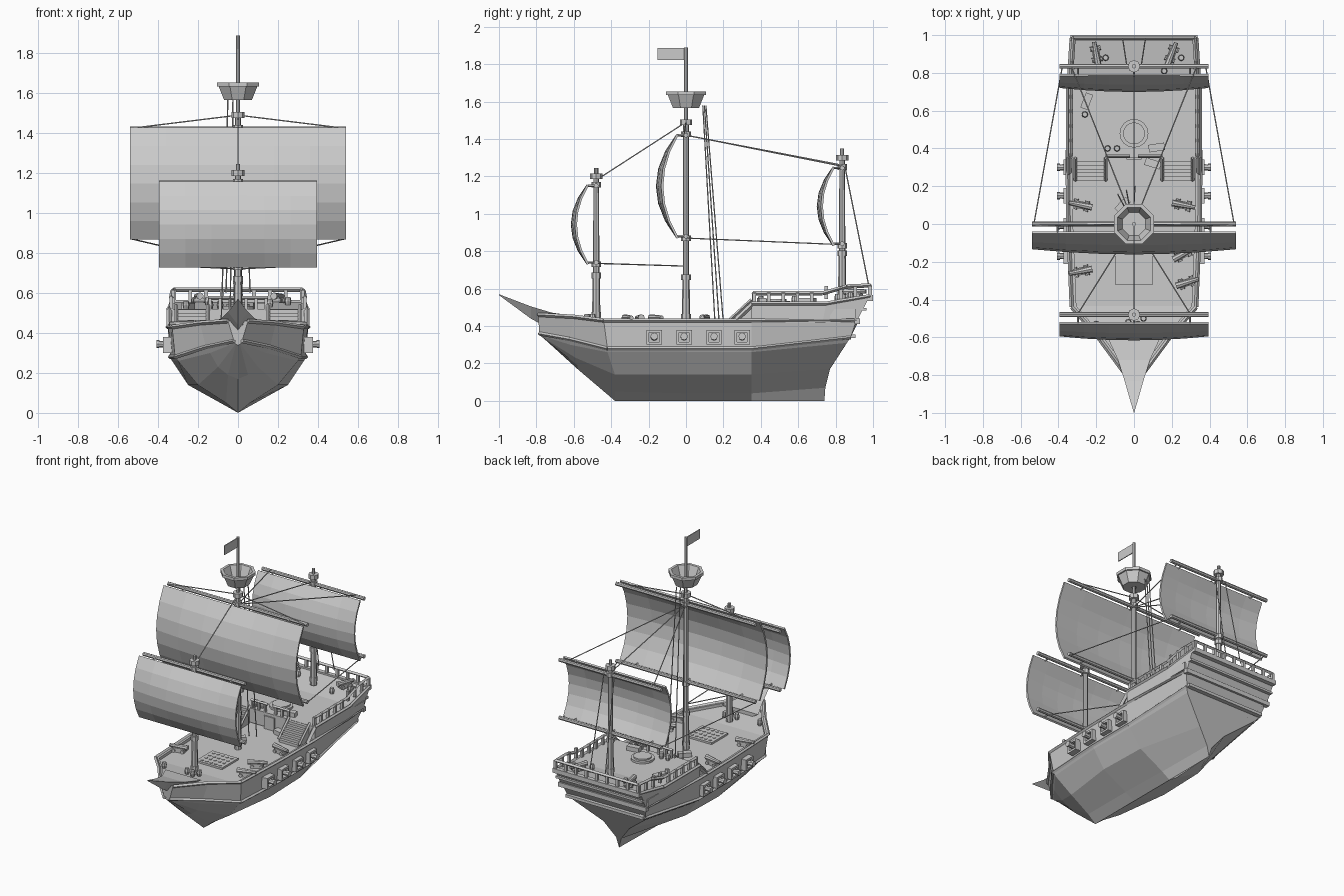
import bpy, bmesh, math
from mathutils import Vector, Matrix

cube = bpy.data.objects.get("Cube")
if cube:
    bpy.data.objects.remove(cube)

grey = bpy.data.materials.new("plain grey")
grey.use_nodes = True
grey.diffuse_color = (0.6, 0.6, 0.6, 1)
bsdf = next(n for n in grey.node_tree.nodes if n.type == "BSDF_PRINCIPLED")
bsdf.inputs["Base Color"].default_value = grey.diffuse_color
SIDES = (-1, 1)


def finish(bm, name):
    bmesh.ops.recalc_face_normals(bm, faces=bm.faces)
    mesh = bpy.data.meshes.new(name)
    bm.to_mesh(mesh)
    bm.free()
    mesh.materials.append(grey)
    obj = bpy.data.objects.new(name, mesh)
    bpy.context.collection.objects.link(obj)
    return obj


def box(bm, centre, size, turn=0):
    m = Matrix.Translation(centre) @ Matrix.Rotation(turn, 4, "Z") @ Matrix.Diagonal((*size, 1))
    bmesh.ops.create_cube(bm, size=1, matrix=m)


def rod(bm, a, b, r, r2=None, sides=8):
    a, b = Vector(a), Vector(b)
    d = b - a
    m = Matrix.Translation((a + b) / 2) @ d.to_track_quat("Z", "Y").to_matrix().to_4x4()
    bmesh.ops.create_cone(bm, cap_ends=True, segments=sides, radius1=r,
                          radius2=r if r2 is None else r2, depth=d.length, matrix=m)


def loft(name, sections):
    # each section is a half outline; it is mirrored into a closed loop
    bm = bmesh.new()
    loops = []
    for half in sections:
        pts = list(half) + [(-x, y, z) for x, y, z in reversed(half) if x > 0]
        loops.append([bm.verts.new(p) for p in pts])
    n = len(loops[0])
    for a, b in zip(loops, loops[1:]):
        for i in range(n):
            j = (i + 1) % n
            bm.faces.new((a[i], a[j], b[j], b[i]))
    for end in (loops[0], loops[-1]):
        bm.faces.new(end)
    bmesh.ops.remove_doubles(bm, verts=bm.verts, dist=0.0005)
    return finish(bm, name)


# Hull: lengthwise lines (half width, y, z) from stem to transom
keel = [(0, -.76, .34), (0, -.58, .17), (0, -.38, 0), (0, 0, 0), (0, .35, 0), (0, .74, 0)]
garboard = [(.01, -.77, .342), (.05, -.58, .19), (.06, -.38, .05), (.07, 0, .04), (.06, .35, .04), (.02, .745, .07)]
bilge = [(.012, -.775, .345), (.1, -.59, .23), (.2, -.38, .14), (.25, 0, .14), (.24, .35, .14), (.1, .77, .17)]
chine = [(.015, -.78, .35), (.14, -.62, .3), (.3, -.42, .26), (.33, 0, .26), (.33, .35, .26), (.28, .86, .31)]
wale = [(.02, -.785, .36), (.16, -.62, .33), (.315, -.42, .28), (.34, 0, .28), (.34, .35, .28), (.3, .88, .34)]
gunwale = [(.05, -.79, .46), (.19, -.6, .45), (.33, -.44, .43), (.348, 0, .43), (.352, .35, .43), (.33, .91, .43)]
inner = [(max(x - .025, .02), y + .005, z) for x, y, z in gunwale]
deck = [(x, y, z - .02) for x, y, z in inner]
loft("hull", list(zip(keel, garboard, bilge, chine, wale, gunwale, inner, deck)))

# Raised aft deck
loft("aft_deck", [[(w0, y0, z0), (w1, y1, z1)] for w0, y0, z0, w1, y1, z1 in (
    (.352, .35, .42, .352, .35, .52), (.345, .73, .42, .348, .75, .52),
    (.33, .91, .42, .335, .98, .555))])

# Pointed prow
loft("prow", [[(0, y, low), (w, y, top)] for y, w, top, low in (
    (-.6, .14, .455, .38), (-.72, .085, .472, .38), (-.83, .05, .505, .44), (-1, .001, .57, .565))])

# Mouldings along the sides, ramps to the aft deck, stern bands
bm = bmesh.new()
for s in SIDES:
    for line in (wale, gunwale):
        for a, b in zip(line, line[1:]):
            rod(bm, (s * a[0], a[1], a[2]), (s * b[0], b[1], b[2]), .011, sides=4)
    rod(bm, (s * .35, .35, .52), (s * .35, .75, .52), .011, sides=4)
    rod(bm, (s * .345, .75, .52), (s * .33, .985, .56), .011, sides=4)
    rod(bm, (s * .345, .27, .435), (s * .345, .36, .52), .014, sides=4)
    box(bm, (s * .338, .84, .465), (.012, .14, .05))
for y, z, w, t in ((.985, .55, .67, .03), (.95, .49, .67, .015), (.915, .425, .68, .03), (.89, .345, .6, .02)):
    box(bm, (0, y, z), (w, .03, t))
finish(bm, "mouldings")

# Railings round the aft deck
bm = bmesh.new()
for s in SIDES:
    path = [(s * .335, .36, .575), (s * .335, .73, .575), (s * .328, .86, .612), (s * .32, .985, .617)]
    for a, b in zip(path, path[1:]):
        rod(bm, a, b, .011, sides=4)
    for i in range(9):
        y = .365 + i * .077
        z = .545 if y < .75 else .58
        box(bm, (s * (.335 if y < .75 else .325), y, z), (.018, .018, .07))
    rod(bm, (s * .15, .36, .575), (s * .02, .36, .575), .009, sides=4)
    for x in (.04, .09, .14):
        box(bm, (s * x, .36, .545), (.014, .014, .06))
rod(bm, (-.32, .985, .617), (.32, .985, .617), .011, sides=4)
for i in range(9):
    box(bm, (-.32 + i * .08, .985, .585), (.018, .018, .06))
finish(bm, "railings")

# Stairs and cabin door
bm = bmesh.new()
for s in SIDES:
    for i in range(6):
        h = .018 * (i + 1)
        box(bm, (s * .23, .24 + i * .02, .41 + h / 2), (.15, .021, h))
    for x in (.15, .31):
        rod(bm, (s * x, .23, .43), (s * x, .35, .54), .009, sides=4)
box(bm, (0, .348, .455), (.08, .012, .09))
finish(bm, "stairs_and_door")

# Gun ports with muzzles
bm = bmesh.new()
for s in SIDES:
    for y in (-.17, -.01, .15, .3):
        for k in SIDES:
            box(bm, (s * .352, y + k * .034, .34), (.045, .014, .075))
            box(bm, (s * .352, y, .34 + k * .032), (.045, .08, .014))
        rod(bm, (s * .32, y, .34), (s * .4, y, .345), .02, .015)
        rod(bm, (s * .393, y, .345), (s * .408, y, .345), .02)
finish(bm, "gun_ports")

# Deck cannons on carriages
bm = bmesh.new()
for x, y, z, turn in ((-.28, .1, .41, .2), (.26, .1, .41, -.2), (-.28, -.25, .41, -.2), (.26, -.16, .41, .5),
                      (.28, -.31, .41, .3), (-.2, .9, .55, 1.4), (.2, .9, .55, 1.2)):
    s = 1 if x > 0 else -1
    d = Vector((s * math.cos(turn), math.sin(abs(turn)) * (1 if turn > 0 else -1), 0))
    p = Vector((x, y, z + .035))
    rod(bm, p - d * .06, p + d * .065, .018, .011)
    box(bm, p - Vector((0, 0, .02)), (.08, .04, .03), math.atan2(d.y, d.x))
    for k in (-.03, .03):
        side = Vector((-d.y, d.x, 0)) * .028
        c = p + d * k - Vector((0, 0, .024))
        rod(bm, c - side, c + side, .012)
finish(bm, "deck_cannons")

# Casks and crates
bm = bmesh.new()
for x, y, z in ((-.14, .4, .52), (-.09, .4, .52), (-.26, .58, .52), (-.15, .88, .54), (.16, .81, .53),
                (.25, .88, .54), (-.2, -.53, .425), (.05, -.5, .425), (-.03, -.52, .425), (.02, -.53, .425)):
    rod(bm, (x, y, z), (x, y, z + .02), .013, .017)
    rod(bm, (x, y, z + .02), (x, y, z + .04), .017, .013)
for x, y, z, turn in ((.12, .405, .535, .15), (.1, .32, .425, -.3), (-.25, .65, .535, 1.2), (-.06, .1, .425, .8)):
    box(bm, (x, y, z), (.085, .04, .03), turn)
finish(bm, "casks_and_crates")

# Deck grating and round hatch
bm = bmesh.new()
box(bm, (0, -.23, .415), (.2, .18, .016))
for i in range(5):
    for j in range(4):
        x, y = -.07 + i * .035, -.295 + j * .042
        rod(bm, (x, y, .42), (x, y, .427), .011)
rod(bm, (0, .48, .515), (0, .48, .535), .076, sides=16)
rod(bm, (0, .48, .53), (0, .48, .545), .058, sides=16)
finish(bm, "grating_and_hatch")


# Masts, yards and sails
def mast(name, y, base, shoulder, top, half, low, high, bulge):
    bm = bmesh.new()
    rod(bm, (0, y, base), (0, y, base + .25), .023, .019)
    rod(bm, (0, y, base + .25), (0, y, shoulder), .017, .015)
    rod(bm, (0, y, shoulder), (0, y, top), .011)
    rod(bm, (0, y, shoulder - .015), (0, y, shoulder + .015), .033)
    for z in (base + .04, base + .25, low, high):
        rod(bm, (0, y, z - .015), (0, y, z + .015), .026)
    finish(bm, name + "_mast")
    bm = bmesh.new()
    for z in (low + .01, high - .005):
        rod(bm, (-half, y, z), (half, y, z), .013)
        for x in (-.75, 0, .75):
            rod(bm, (x * half, y, z), (x * half, y - .045, z), .006, sides=4)
    finish(bm, name + "_yards")
    bm = bmesh.new()
    n = 6
    bmesh.ops.create_grid(bm, x_segments=n, y_segments=n, size=1)
    for v in bm.verts:
        u, w = v.co.x, v.co.y
        v.co = (u * half, y - .045 - bulge * (1 - w * w) * (1 - .25 * u * u),
                (low + high) / 2 + w * (high - low) / 2)
    sail = finish(bm, name + "_sail")
    mod = sail.modifiers.new("thickness", "SOLIDIFY")
    mod.thickness, mod.offset = .012, 0


mast("main", 0, .41, 1.49, 1.89, .54, .87, 1.425, .11)
mast("fore", -.48, .42, 1.2, 1.245, .395, .73, 1.155, .085)
mast("aft", .835, .54, 1.3, 1.35, .395, .83, 1.25, .085)

# Lookout basket: hollow eight-sided cup
bm = bmesh.new()
rings = []
for r, z in ((.015, 1.565), (.075, 1.565), (.105, 1.635), (.115, 1.635), (.115, 1.655), (.095, 1.655), (.065, 1.58), (.012, 1.58)):
    rings.append([bm.verts.new((r * math.cos(math.tau * (i + .5) / 8), r * math.sin(math.tau * (i + .5) / 8), z))
                  for i in range(8)])
for a, b in zip(rings, rings[1:]):
    for i in range(8):
        bm.faces.new((a[i], a[i - 1], b[i - 1], b[i]))
finish(bm, "lookout_basket")

# Flag
bm = bmesh.new()
box(bm, (0, -.08, 1.855), (.006, .145, .065))
finish(bm, "flag")

# Rigging
bm = bmesh.new()
ropes = [((0, -.48, 1.18), (0, 0, 1.49)), ((0, -.5, .735), (0, 0, .72)), ((0, 0, 1.42), (0, .835, 1.26))]
for s in SIDES:
    ropes += [((s * .53, -.01, 1.425), (0, 0, 1.49)), ((s * .33, .83, 1.255), (0, 0, 1.42)),
              ((s * .3, -.48, .735), (0, 0, .72)), ((s * .04, .85, 1.25), (s * .06, .98, .6)),
              ((s * .53, 0, .87), (s * .38, .83, .835))]
for i in range(3):
    ropes.append(((-.05 + i * .025, .09 + i * .008, 1.58), (-.085 + i * .045, .155 + i * .022, .42)))
for a, b in ropes:
    rod(bm, a, b, .0035, sides=5)
finish(bm, "rigging")
